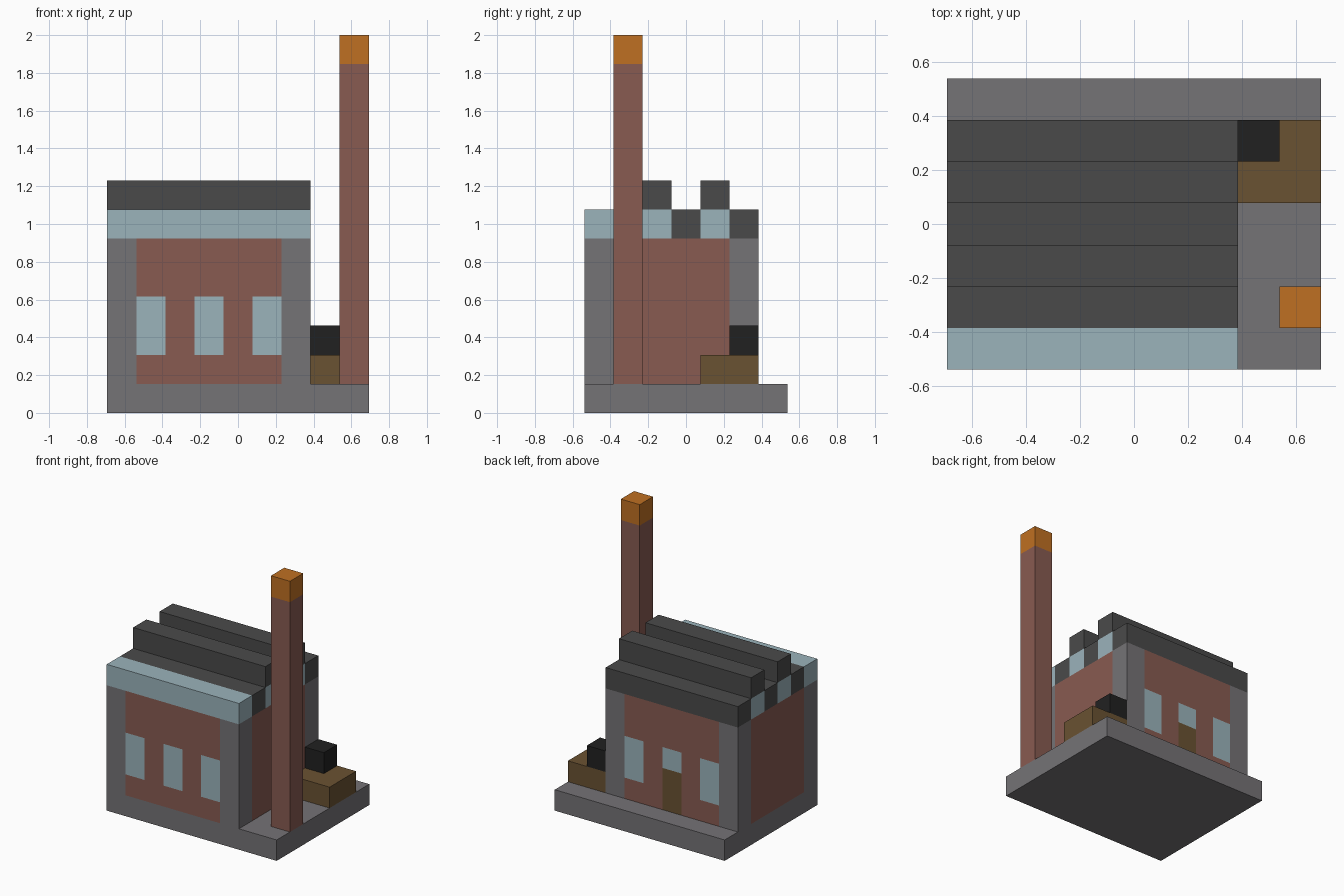
import bpy
import bmesh
from mathutils import Vector

default = bpy.data.objects.get("Cube")
if default:
    bpy.data.objects.remove(default, do_unlink=True)

U = 2 / 13                                # one building unit
ORIGIN = Vector((-4.5 * U, -3.5 * U, 0))  # front left bottom corner of the plot


def linear(c):
    c /= 255
    return c / 12.92 if c <= 0.04045 else ((c + 0.055) / 1.055) ** 2.4


def material(name, r, g, b):
    mat = bpy.data.materials.new(name)
    colour = (linear(r), linear(g), linear(b), 1)
    mat.use_nodes = True
    mat.diffuse_color = colour
    mat.node_tree.nodes["Principled BSDF"].inputs["Base Color"].default_value = colour
    return mat


STONE = material("grey stone", 117, 115, 118)
BRICK = material("red brick", 136, 91, 81)
GLASS = material("pale blue glass", 155, 179, 187)
ROOF = material("dark roof", 74, 74, 74)
WOOD = material("brown wood", 106, 82, 50)
COAL = material("black coal", 33, 33, 33)
GLOW = material("orange", 191, 112, 34)


def block(name, low, high, mats, cuts=((), (), ()), rule=None):
    """Box between two unit corners, cut along each axis and coloured by rule."""
    bm = bmesh.new()
    low, high = Vector(low), Vector(high)
    bmesh.ops.create_cube(bm, size=1)
    for v in bm.verts:
        v.co = Vector(h if c > 0 else l for c, l, h in zip(v.co, low, high))
    for axis, places in enumerate(cuts):
        normal = Vector((axis == 0, axis == 1, axis == 2))
        for place in places:
            bmesh.ops.bisect_plane(bm, geom=bm.verts[:] + bm.edges[:] + bm.faces[:],
                                   plane_co=normal * place, plane_no=normal)
    bm.normal_update()
    if rule:
        for f in bm.faces:
            f.material_index = mats.index(rule(f.calc_center_median(), f.normal))
    for v in bm.verts:
        v.co = v.co * U + ORIGIN
    mesh = bpy.data.meshes.new(name)
    bm.to_mesh(mesh)
    bm.free()
    for mat in mats:
        mesh.materials.append(mat)
    obj = bpy.data.objects.new(name, mesh)
    bpy.context.scene.collection.objects.link(obj)
    return obj


def wall_colour(c, n):
    """Stone corners, brick panels, three windows front and back, a back door."""
    if abs(n.z) > 0.5:
        return STONE
    if abs(n.x) > 0.5:
        return BRICK if 1 < c.y < 5 else STONE
    if not 1 < c.x < 6:
        return STONE
    if int(c.x) % 2 == 1:
        if n.y > 0.5 and int(c.x) == 3 and c.z < 3:
            return WOOD
        if 2 < c.z < 4:
            return GLASS
    return BRICK


def gable_colour(c, n):
    """Glass gable ends below the raised ridges."""
    return GLASS if abs(n.x) > 0.5 and int(c.y) in (2, 4) else ROOF


# Ground slab and main hall
block("base_slab", (0, 0, 0), (9, 7, 1), [STONE])
block("hall_walls", (0, 0, 1), (7, 6, 6), [STONE, BRICK, GLASS, WOOD],
      (range(1, 7), (1, 5), (2, 3, 4)), wall_colour)

# Roof with front skylight and two raised ridges
block("front_skylight", (0, 0, 6), (7, 1, 7), [GLASS])
block("roof_deck", (0, 1, 6), (7, 6, 7), [ROOF, GLASS],
      ((), (2, 3, 4, 5), ()), gable_colour)
for label, y in (("front", 2), ("back", 4)):
    block(label + "_roof_ridge", (0, y, 7), (7, y + 1, 8), [ROOF])

# Chimney beside the hall
block("chimney_stack", (8, 1, 1), (9, 2, 12), [BRICK])
block("chimney_top", (8, 1, 12), (9, 2, 13), [GLOW])

# Coal store in the back corner
block("wooden_platform", (7, 4, 1), (9, 6, 2), [WOOD])
block("coal_heap", (7, 5, 2), (8, 6, 3), [COAL])
